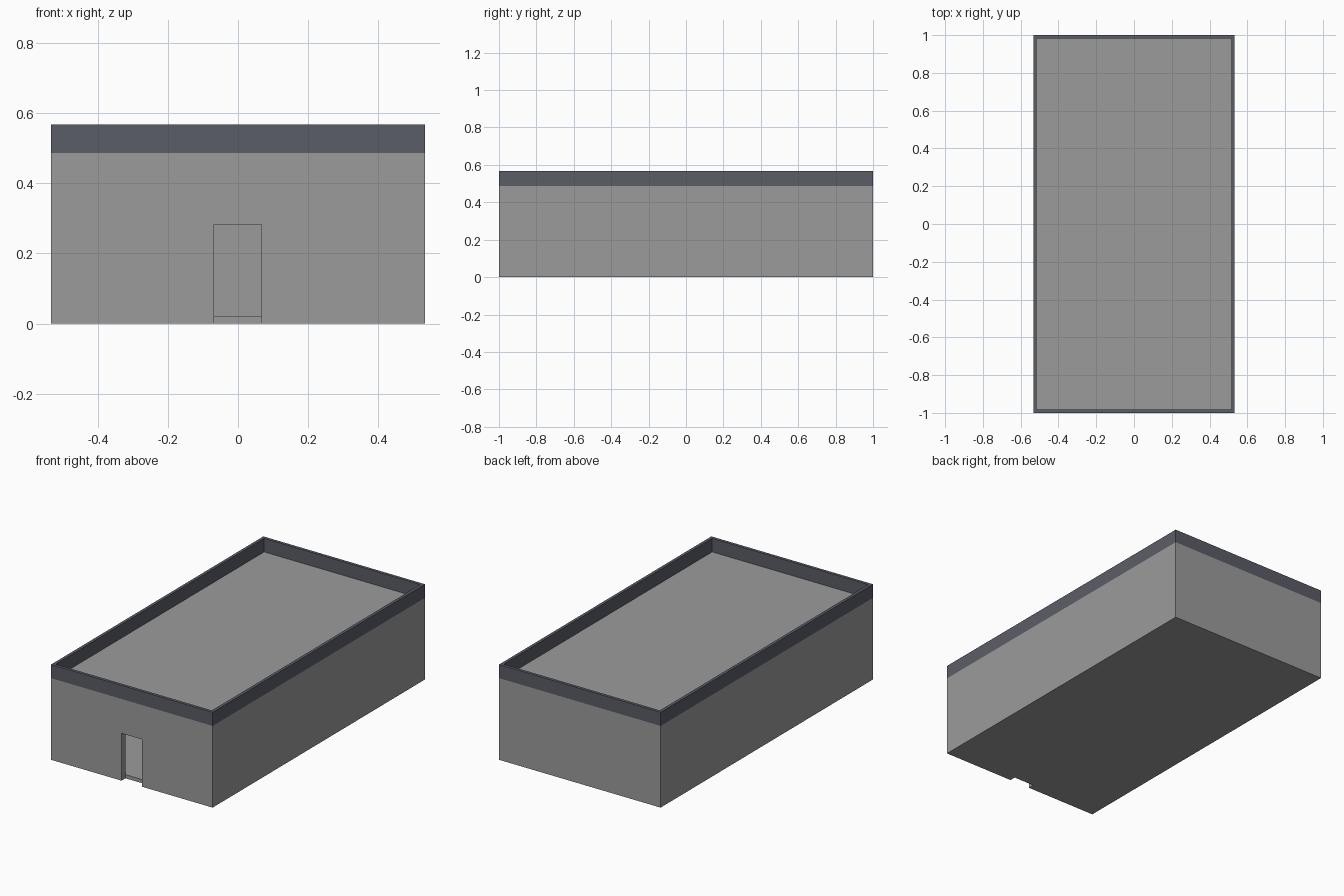
import bpy

if "Cube" in bpy.data.objects:
    bpy.data.objects.remove(bpy.data.objects["Cube"])

W, L, H = 0.533, 1.0, 0.568      # half width, half length, full height
BAND = 0.487                     # roof level / parapet base
WALL, RIM = 0.037, 0.018         # wall and parapet thickness


def material(name, rgb):
    m = bpy.data.materials.new(name)
    m.diffuse_color = (*rgb, 1)
    m.use_nodes = True
    m.node_tree.nodes["Principled BSDF"].inputs["Base Color"].default_value = m.diffuse_color
    return m


grey = material("wall grey", (0.33, 0.33, 0.33))
slate = material("slate trim", (0.105, 0.11, 0.135))


def box(name, x0, x1, y0, y1, z0, z1, mat=None):
    bpy.ops.mesh.primitive_cube_add(size=1)
    o = bpy.context.object
    o.name = name
    for v in o.data.vertices:
        v.co = (x1 if v.co.x > 0 else x0,
                y1 if v.co.y > 0 else y0,
                z1 if v.co.z > 0 else z0)
    if mat:
        o.data.materials.append(mat)
    return o


def cut(target, cutter):
    mod = target.modifiers.new("cut", "BOOLEAN")
    mod.operation, mod.solver, mod.object = "DIFFERENCE", "EXACT", cutter
    bpy.context.view_layer.objects.active = target
    bpy.ops.object.modifier_apply(modifier=mod.name)
    bpy.data.objects.remove(cutter)


# hollow building with floor, walls and flat roof
building = box("building_shell", -W, W, -L, L, 0, BAND, grey)
cut(building, box("room_cutter", -W + WALL, W - WALL, -L + WALL, L - WALL, 0.022, 0.465))
# doorway through the front wall
cut(building, box("door_cutter", -0.068, 0.067, -L - 0.1, -L + WALL, -0.1, 0.282))

# dark parapet around the roof
parapet = box("parapet", -W, W, -L, L, BAND, H, slate)
cut(parapet, box("roof_cutter", -W + RIM, W - RIM, -L + RIM, L - RIM, BAND - 0.1, H + 0.1))
